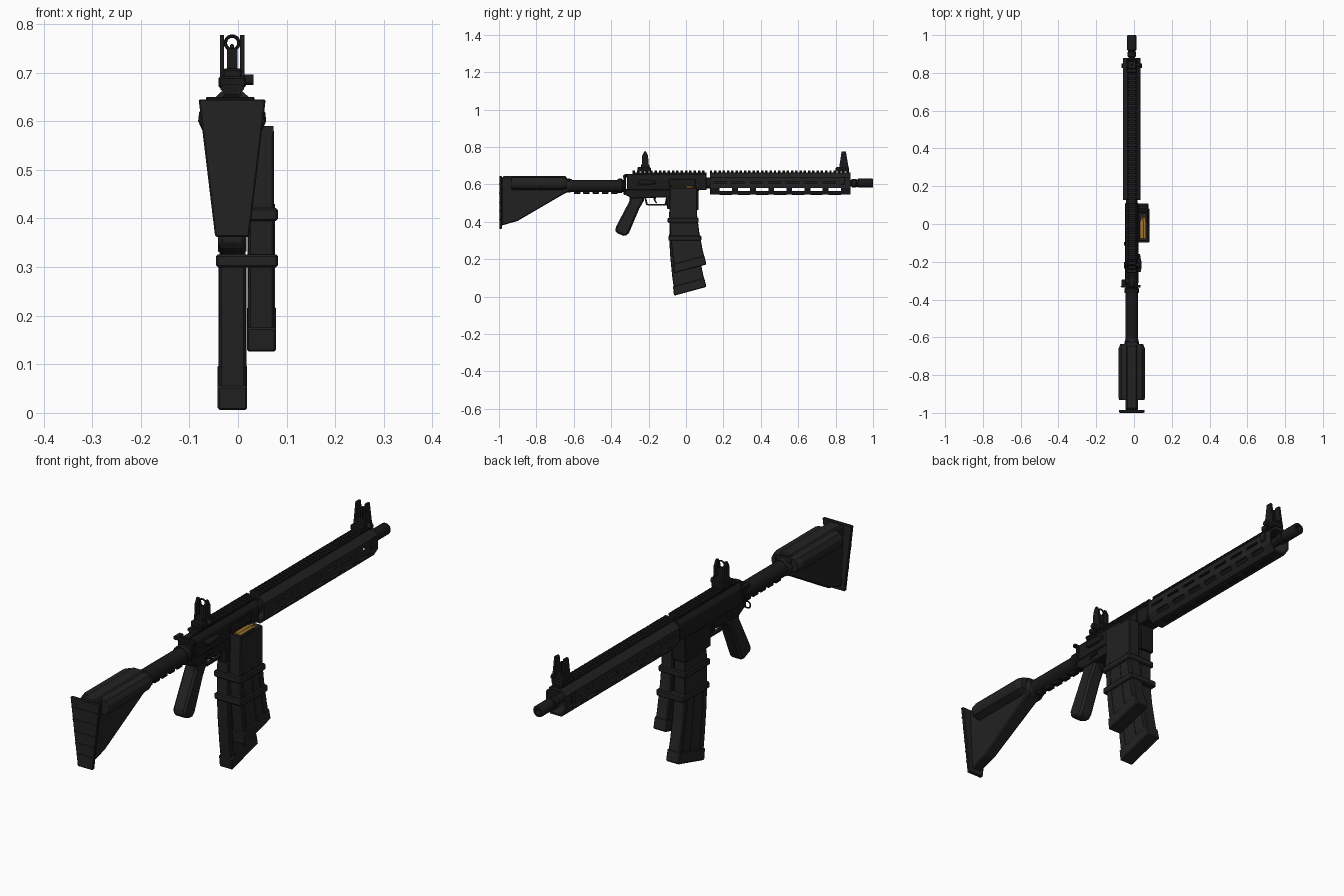
import bpy, bmesh, math
from mathutils import Matrix, Vector

if "Cube" in bpy.data.objects:
    bpy.data.objects.remove(bpy.data.objects["Cube"])

CX = -0.012  # centre plane of the main body


def material(name, rgb):
    m = bpy.data.materials.new(name)
    m.diffuse_color = (*rgb, 1)
    m.use_nodes = True
    m.node_tree.nodes["Principled BSDF"].inputs["Base Color"].default_value = m.diffuse_color
    return m


POLYMER = material("dark polymer", (0.016, 0.016, 0.016))
METAL = material("black metal", (0.010, 0.010, 0.010))
BRASS = material("brass", (0.36, 0.18, 0.03))
COPPER = material("copper", (0.25, 0.10, 0.03))


def finish(name, bm, mat, bevel=0):
    bmesh.ops.recalc_face_normals(bm, faces=bm.faces[:])
    me = bpy.data.meshes.new(name)
    bm.to_mesh(me)
    bm.free()
    me.materials.append(mat)
    ob = bpy.data.objects.new(name, me)
    bpy.context.collection.objects.link(ob)
    if bevel:
        mod = ob.modifiers.new("bevel", 'BEVEL')
        mod.width, mod.segments, mod.limit_method = bevel, 1, 'ANGLE'
    return ob


def loft(name, rings, mat, bevel=0):
    """Skin a list of equal-length point rings and cap both ends."""
    bm = bmesh.new()
    rows = [[bm.verts.new(p) for p in r] for r in rings]
    n = len(rows[0])
    for a, b in zip(rows, rows[1:]):
        for i in range(n):
            j = (i + 1) % n
            bm.faces.new((a[i], a[j], b[j], b[i]))
    bm.faces.new(rows[0])
    bm.faces.new(rows[-1])
    return finish(name, bm, mat, bevel)


def side_prism(name, yz, x0, x1, mat, bevel=0):
    return loft(name, [[(x, y, z) for y, z in yz] for x in (x0, x1)], mat, bevel)


def long_prism(name, xz, y0, y1, mat, bevel=0):
    return loft(name, [[(CX + x, y, z) for x, z in xz] for y in (y0, y1)], mat, bevel)


def boxes(name, spans, mat, bevel=0):
    """Spans are (x0, x1, y0, y1, z0, z1)."""
    bm = bmesh.new()
    for x0, x1, y0, y1, z0, z1 in spans:
        m = Matrix.Translation(((x0 + x1) / 2, (y0 + y1) / 2, (z0 + z1) / 2))
        bmesh.ops.create_cube(bm, size=1, matrix=m @ Matrix.Diagonal((x1 - x0, y1 - y0, z1 - z0, 1)))
    return finish(name, bm, mat, bevel)


def turned(name, profile, z, mat, x=CX, n=20, axis='Y', y=0):
    """Turn (position, radius) pairs about an axis."""
    rings = []
    for p, r in profile:
        c = [(r * math.cos(2 * math.pi * i / n), r * math.sin(2 * math.pi * i / n)) for i in range(n)]
        rings.append([(x + u, p, z + v) if axis == 'Y' else (p, y + u, z + v) for u, v in c])
    ob = loft(name, rings, mat)
    bpy.ops.object.select_all(action='DESELECT')
    ob.select_set(True)
    bpy.context.view_layer.objects.active = ob
    bpy.ops.object.shade_smooth_by_angle(angle=math.radians(40))
    return ob


def ring(name, r, tube, loc, rot, mat):
    bpy.ops.mesh.primitive_torus_add(major_radius=r, minor_radius=tube, major_segments=18,
                                     minor_segments=6, location=loc, rotation=rot)
    ob = bpy.context.object
    ob.name = name
    ob.data.materials.append(mat)


def cut(ob, cutter):
    mod = ob.modifiers.new("cut", 'BOOLEAN')
    mod.object, mod.operation, mod.solver = cutter, 'DIFFERENCE', 'EXACT'
    bpy.context.view_layer.objects.active = ob
    bpy.ops.object.modifier_apply(modifier=mod.name)
    bpy.data.objects.remove(cutter)


def mirror_section(half):
    return half + [(-x, z) for x, z in reversed(half)]


# Stock: butt plate with ribs, tapered wedge, cheek tubes and spine
def plate_ring(y, grow=0):
    return [(CX + s * (w + grow), y, z) for s, w, z in
            ((-1, .069, .645), (1, .069, .645), (1, .035, .362), (-1, .035, .362))]


loft("butt_plate", [plate_ring(-.998), plate_ring(-.984)], POLYMER, .003)
boxes("butt_ribs", [(CX - .033 - .12 * (z - .362), CX + .033 + .12 * (z - .362), -1, -.997, z, z + .006)
                    for z in (.41, .455, .50, .55, .60)], POLYMER)
wedge = [(-.985, .640, .034), (-.62, .632, .034), (-.62, .566, .032), (-.66, .545, .031),
         (-.90, .405, .024), (-.985, .380, .022)]
loft("stock_wedge", [[(CX + s * w, y, z) for y, z, w in wedge] for s in (-1, 1)], POLYMER, .005)
cheek = mirror_section([(.03, .640), (.055, .636), (.068, .618), (.070, .600), (.062, .582), (.035, .570)])
loft("cheek_tubes", [[(CX + x * k, y, .605 + (z - .605) * k) for x, z in cheek]
                     for y, k in ((-.932, .95), (-.92, 1), (-.66, 1), (-.635, .86))], POLYMER)
boxes("stock_spine", [(CX - .028, CX + .028, -.98, -.64, .62, .645)], POLYMER, .005)
turned("stock_collar", [(-.66, .038), (-.625, .038), (-.61, .034)], .594, POLYMER)

# Buffer tube, underside adjustment rail, castle nut and end plate
turned("buffer_tube", [(-.66, .033), (-.32, .033)], .592, METAL)
boxes("tube_rail", [(CX - .012, CX + .012, y, y + .035, .549, .57) for y in (-.6, -.55, -.5, -.45, -.4)], METAL, .003)
turned("castle_nut", [(-.365, .037), (-.36, .039), (-.343, .039), (-.34, .035)], .592, METAL)
boxes("end_plate", [(CX - .034, CX + .034, -.335, -.322, .545, .64)], METAL, .004)
ring("sling_ring", .014, .003, (CX - .042, -.33, .56), (math.pi / 2, 0, 0), METAL)

# Receivers and magazine well
upper = mirror_section([(.020, .652), (.034, .636), (.036, .570)])
long_prism("upper_receiver", upper, -.315, .11, METAL, .003)
lower = [(-.325, .575), (-.325, .545), (-.29, .525), (-.215, .528), (-.105, .530), (-.102, .470),
         (.066, .462), (.068, .565), (.07, .575)]
side_prism("lower_receiver", lower, CX - .032, CX + .032, METAL, .003)
turned("forward_assist", [(-.255, .009), (-.235, .013), (-.20, .013), (-.16, .006)], .61, METAL, x=.026, n=12)
boxes("ejection_cover", [(CX + .034, CX + .040, -.09, .05, .59, .628)], METAL, .002)
boxes("charging_handle", [(CX - .054, CX + .046, -.336, -.322, .636, .650),
                          (CX - .014, CX + .014, -.33, -.24, .638, .656),
                          (CX - .054, CX - .034, -.33, -.295, .636, .650)], METAL, .002)
for s in (-1, 1):
    turned("receiver_pins", [(CX + s * .03, .008), (CX + s * .036, .008)], .55, METAL, axis='X', n=12, y=-.24)
    boxes("selector_lever", [(CX + s * .036 - .004, CX + s * .036 + .004, -.235, -.20, .552, .562)], METAL)
boxes("bolt_catch", [(CX - .042, CX - .03, -.115, -.095, .535, .575)], METAL, .002)

# Trigger and guard
side_prism("trigger_guard_front", [(-.105, .535), (-.095, .535), (-.105, .492), (-.115, .492)], CX - .009, CX + .009, METAL)
boxes("trigger_guard", [(CX - .009, CX + .009, -.205, -.105, .488, .496)], METAL)
side_prism("trigger_guard_back", [(-.215, .535), (-.225, .535), (-.213, .490), (-.203, .490)], CX - .009, CX + .009, METAL)
side_prism("trigger", [(-.175, .535), (-.16, .535), (-.163, .515), (-.153, .500), (-.160, .499), (-.172, .514)],
           CX - .005, CX + .005, METAL)

# Pistol grip
side_prism("grip", [(-.305, .545), (-.222, .545), (-.224, .515), (-.25, .47), (-.305, .34), (-.325, .322),
                    (-.375, .342), (-.379, .365), (-.30, .515)], CX - .029, CX + .029, POLYMER, .009)

# Handguard: hollow shell with ventilation slots
guard = mirror_section([(.022, .661), (.047, .637), (.047, .580), (.026, .547)])
shell = long_prism("handguard", guard, .127, .88, POLYMER)
bore = mirror_section([(.018, .652), (.040, .632), (.040, .584), (.022, .555)])
cut(shell, long_prism("bore_cutter", bore, .10, .90, POLYMER))
slots = []
for i in range(7):
    y = .18 + i * .097
    slots.append((CX - .08, CX + .08, y, y + .066, .566, .581))
    slots.append((CX - .08, CX + .08, y - .03, y + .036, .606, .617))
cut(shell, boxes("slot_cutter", slots, POLYMER))
boxes("bottom_slot_plates", [(CX - .008, CX + .008, .18 + i * .097, .246 + i * .097, .544, .548)
                             for i in range(7)], METAL)
boxes("end_clamp", [(CX + s * .05 - .004, CX + s * .05 + .004, .825, .85, .60, .64) for s in (-1, 1)], POLYMER, .002)

# Top rail: base strip and repeated teeth
tooth = mirror_section([(.018, .675), (.024, .669), (.024, .665), (.018, .660)])
for part, y0, y1 in (("receiver_rail", -.285, .11), ("handguard_rail", .127, .88)):
    boxes(part, [(CX - .017, CX + .017, y0, y1, .648, .664)], METAL)
    n = int((y1 - y0) / .0225)
    step = (y1 - y0) / n
    for i in range(n):
        long_prism(part + "_tooth", tooth, y0 + i * step, y0 + (i + .58) * step, METAL)

# Barrel, barrel nut and hollow muzzle device
turned("barrel", [(.05, .018), (.90, .018)], .607, METAL)
turned("barrel_nut", [(.10, .030), (.135, .030)], .607, METAL)
turned("muzzle", [(.87, .018), (.885, .018), (.887, .023), (.91, .023), (.912, .020), (.918, .020), (.92, .024),
                  (.996, .024), (1, .021), (1, .012), (.94, .012)], .607, METAL)

# Folding sights: base, wings, post or ring, and side knob
for part, y in (("rear_sight", -.218), ("front_sight", .842)):
    boxes(part + "_base", [(CX - .028, CX + .028, y - .042, y + .03, .668, .692),
                           (CX - .020, CX + .020, y - .022, y + .022, .685, .708)], METAL, .004)
    for s in (-1, 1):
        x = CX + s * .021
        if part == "rear_sight":
            wing = [(y - .02, .685), (y + .02, .685), (y + .015, .755), (y + .003, .777), (y - .005, .777), (y - .016, .755)]
        else:
            wing = [(y - .024, .685), (y + .028, .685), (y + .013, .777), (y - .010, .777)]
        side_prism(part + "_wing", wing, x - .0045, x + .0045, METAL)
    turned(part + "_knob", [(CX + .02, .011), (CX + .044, .011)], .685, METAL, axis='X', n=12, y=y)
boxes("rear_sight_stem", [(CX - .011, CX + .011, -.224, -.212, .69, .747)], METAL)
ring("rear_sight_ring", .014, .0035, (CX, -.218, .761), (math.pi / 2, 0, 0), METAL)
turned("front_sight_post", [(.838, .004), (.846, .004)], .755, METAL, n=8)
boxes("front_sight_stem", [(CX - .004, CX + .004, .836, .848, .69, .757)], METAL)

# Twin curved magazines: (z, back y, front y) rows, shifted down for the main one
ROWS = [(.583, .583, -.087, .060), (.43, .43, -.090, .060), (.33, .345, -.084, .071),
        (.23, .255, -.074, .088), (.127, .175, -.060, .106)]


def magazine(name, x0, x1, drop):
    def outline(rows, a=0, b=1):
        back = [(yb + a * (yf - yb), zb + a * (zf - zb) - drop) for zb, zf, yb, yf in rows]
        front = [(yb + b * (yf - yb), zb + b * (zf - zb) - drop) for zb, zf, yb, yf in rows]
        return back + front[::-1]
    side_prism(name, outline(ROWS), x0 + .002, x1 - .002, POLYMER, .004)
    # raised side ribs follow the curve
    for a in (.1, .5, .8):
        side_prism(name + "_rib", outline(ROWS[1:], a, a + .1), x0, x1, POLYMER)
    # flared floor plate
    foot = [(.175, .220, -.070, .098), (.125, .172, -.064, .109)]
    side_prism(name + "_foot", outline(foot), x0 - .002, x1 + .002, POLYMER, .004)


magazine("main_magazine", -.040, .017, .12)
magazine("spare_magazine", .020, .076, 0)
boxes("magazine_clamps", [(-.045, .082, -.098, .068, .395, .421), (-.045, .082, -.094, .082, .299, .326)], POLYMER, .004)

# Feed lips and exposed rounds on the spare magazine
boxes("feed_lips", [(x, x + .006, -.087, .005, .575, .590) for x in (.024, .067)] +
      [(.024, .073, -.088, -.080, .575, .590)], POLYMER)
for x, z in ((.042, .586), (.054, .581)):
    turned("cartridge_case", [(-.076, .0095), (.012, .0095), (.020, .006), (.028, .006)], z, BRASS, x=x, n=12)
    turned("bullet_tip", [(.028, .0055), (.042, .004), (.055, .001)], z, COPPER, x=x, n=12)
